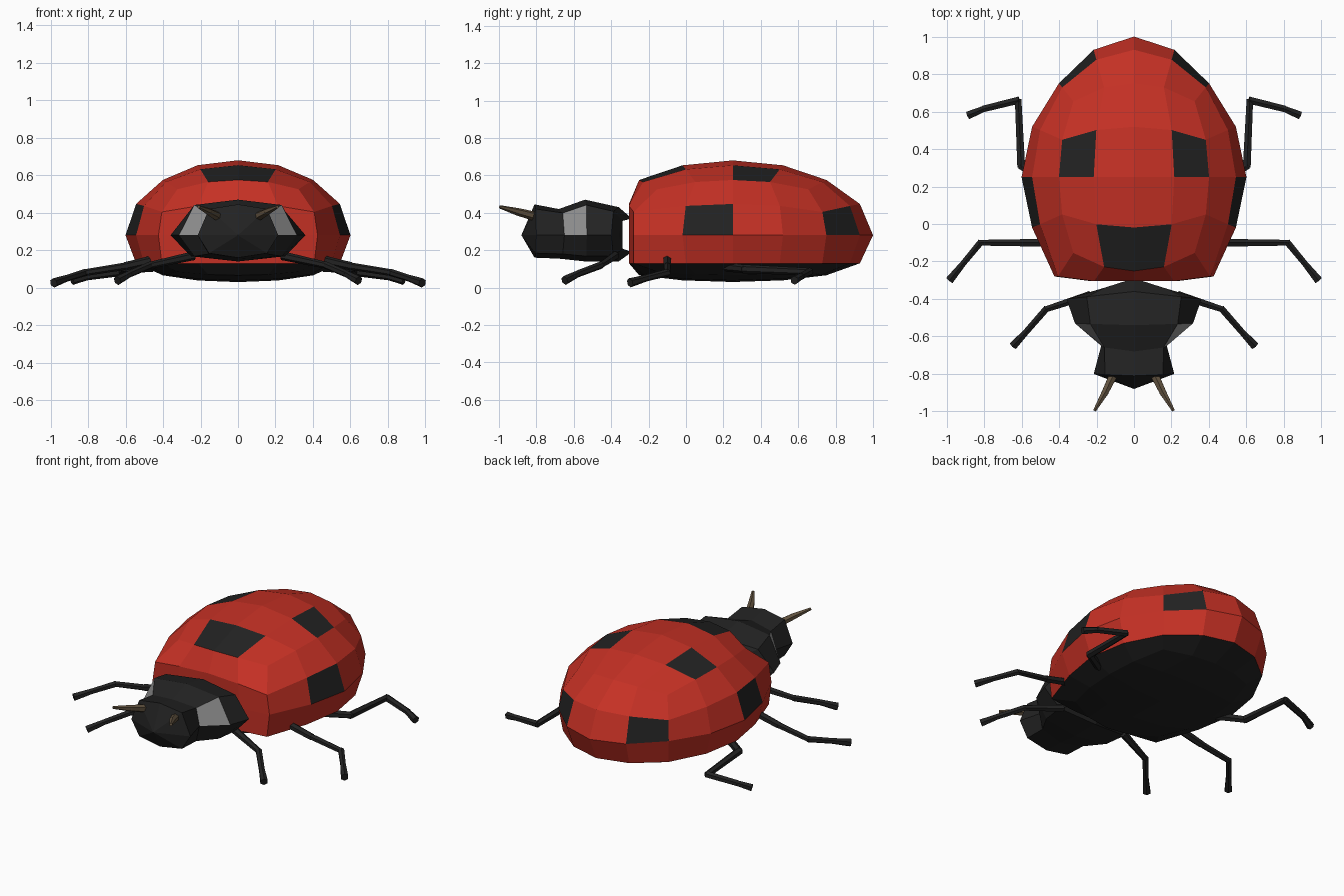
import bpy, bmesh, math
from mathutils import Vector

if "Cube" in bpy.data.objects:
    bpy.data.objects.remove(bpy.data.objects["Cube"])


def material(name, rgb):
    m = bpy.data.materials.new(name)
    m.diffuse_color = (*rgb, 1)
    m.use_nodes = True
    m.node_tree.nodes["Principled BSDF"].inputs["Base Color"].default_value = m.diffuse_color
    return m


RED = material("shell red", (0.56, 0.03, 0.018))
BLACK = material("black", (0.016, 0.016, 0.016))
WHITE = material("cheek pale grey", (0.32, 0.32, 0.32))
BROWN = material("antenna brown", (0.12, 0.085, 0.05))


def finish(bm, name, mats):
    bmesh.ops.recalc_face_normals(bm, faces=bm.faces[:])
    me = bpy.data.meshes.new(name)
    bm.to_mesh(me)
    bm.free()
    for m in mats:
        me.materials.append(m)
    ob = bpy.data.objects.new(name, me)
    bpy.context.collection.objects.link(ob)
    return ob


def near(a, b):
    return abs(a - b) < 0.05


# Body: a gridded cube rounded into a dome; spots are whole grid faces
def is_spot(c):
    x, y, z = abs(c.x), c.y, c.z
    side = near(x, 1) and near(y, -.25) and near(z, .25)
    rear = near(y, 1) and near(x, .75) and near(z, .25)
    top = near(z, 1) and near(x, .75) and near(y, .25)
    front = near(z, 1) and near(x, .25) and near(y, -.75)
    return side or rear or top or front


def body_point(c):
    n = Vector([math.tan(v * math.pi / 4) for v in c]).normalized()
    x, y = [v - math.copysign(.27 * v * v * (1 - abs(v)), v) for v in n.xy]
    x, y = .6 * x, .25 + .75 * y
    z = .28 + .4 * (n.z + .15 * n.z * (1 - n.z))
    if near(c.z, -.5):                       # lower rim of the shell
        z = .13
    elif c.z < -.5:                          # shallow belly
        z = .13 - .1 * max(0, (-n.z - .38) / .62) ** .7
    if near(c.y, -1) and -.6 < c.z < .9:     # flattened front
        y = -.28 if near(abs(c.x), 1) else -.305
        x *= 1.06
    return Vector((x, y, z))


bm = bmesh.new()
bmesh.ops.create_cube(bm, size=2)
bmesh.ops.subdivide_edges(bm, edges=bm.edges[:], cuts=3, use_grid_fill=True)
for f in bm.faces:
    c = f.calc_center_median()
    f.material_index = 1 if c.z < -.5 or is_spot(c) else 0
for v in bm.verts:
    v.co = body_point(v.co.copy())
finish(bm, "body_shell", [RED, BLACK])

# Head and neck plate: eight-sided loft, (y centre, y side, half width, shoulder, top, bottom)
SECTIONS = [(-.29, -.36, .22, .7, .37, .19),
            (-.36, -.40, .36, .7, .43, .14),
            (-.54, -.53, .315, .74, .47, .14),
            (-.68, -.65, .175, .9, .42, .155),
            (-.81, -.80, .215, .72, .445, .16)]
bm = bmesh.new()
rings = []
for yc, ys, w, s, top, bot in SECTIONS:
    half = [(0, yc, top), (w * s, yc + (ys - yc) * .7, .28 + .85 * (top - .28)), (w, ys, .28),
            (w * s, yc + (ys - yc) * .7, .28 + .8 * (bot - .28)), (0, yc, bot)]
    loop = half + [(-x, y, z) for x, y, z in half[3:0:-1]]
    rings.append([bm.verts.new(p) for p in loop])
for r, (a, b) in enumerate(zip(rings, rings[1:])):
    for i in range(8):
        j = (i + 1) % 8
        f = bm.faces.new((a[i], a[j], b[j], b[i]))
        f.material_index = 1 if r == 2 and i in (1, 6) else 0   # pale cheeks
bm.faces.new(rings[0])
tip = bm.verts.new((0, -.88, .28))
for i in range(8):
    bm.faces.new((rings[-1][i], rings[-1][(i + 1) % 8], tip))
finish(bm, "head", [BLACK, WHITE])


# Limbs: tapered segments along a path, mirrored to both sides
def limb(name, path, mat, sides=6):
    for label, sx in (("right", 1), ("left", -1)):
        bm = bmesh.new()
        for (p, r1, _), (q, _, r2) in zip(path, path[1:]):
            p, q = [Vector((v[0] * sx, v[1], v[2])) for v in (p, q)]
            d = q - p
            mx = d.to_track_quat('Z', 'Y').to_matrix().to_4x4()
            mx.translation = (p + q) / 2
            bmesh.ops.create_cone(bm, cap_ends=True, segments=sides, radius1=r1,
                                  radius2=r2, depth=d.length + .012, matrix=mx)
        finish(bm, f"{name}_{label}", [mat])


# path entries: (point, radius leaving, radius arriving)
limb("front_leg", [((.24, -.38, .17), .024, 0), ((.47, -.455, .12), .02, .018),
                   ((.575, -.575, .075), .018, .019), ((.64, -.645, .04), 0, .025)], BLACK)
limb("middle_leg", [((.36, -.1, .17), .026, 0), ((.6, -.1, .115), .02, .022),
                    ((.82, -.1, .08), .02, .018), ((.915, -.215, .05), .018, .018),
                    ((.98, -.295, .027), 0, .025)], BLACK)
limb("rear_leg", [((.46, .22, .11), .026, 0), ((.602, .31, .1), .024, .022),
                  ((.618, .66, .085), .022, .02), ((.8, .615, .06), .018, .02),
                  ((.88, .582, .04), 0, .024)], BLACK)
limb("antenna", [((.1, -.785, .375), .027, 0), ((.155, -.9, .405), .021, .02),
                 ((.207, -.99, .43), 0, .009)], BROWN)
